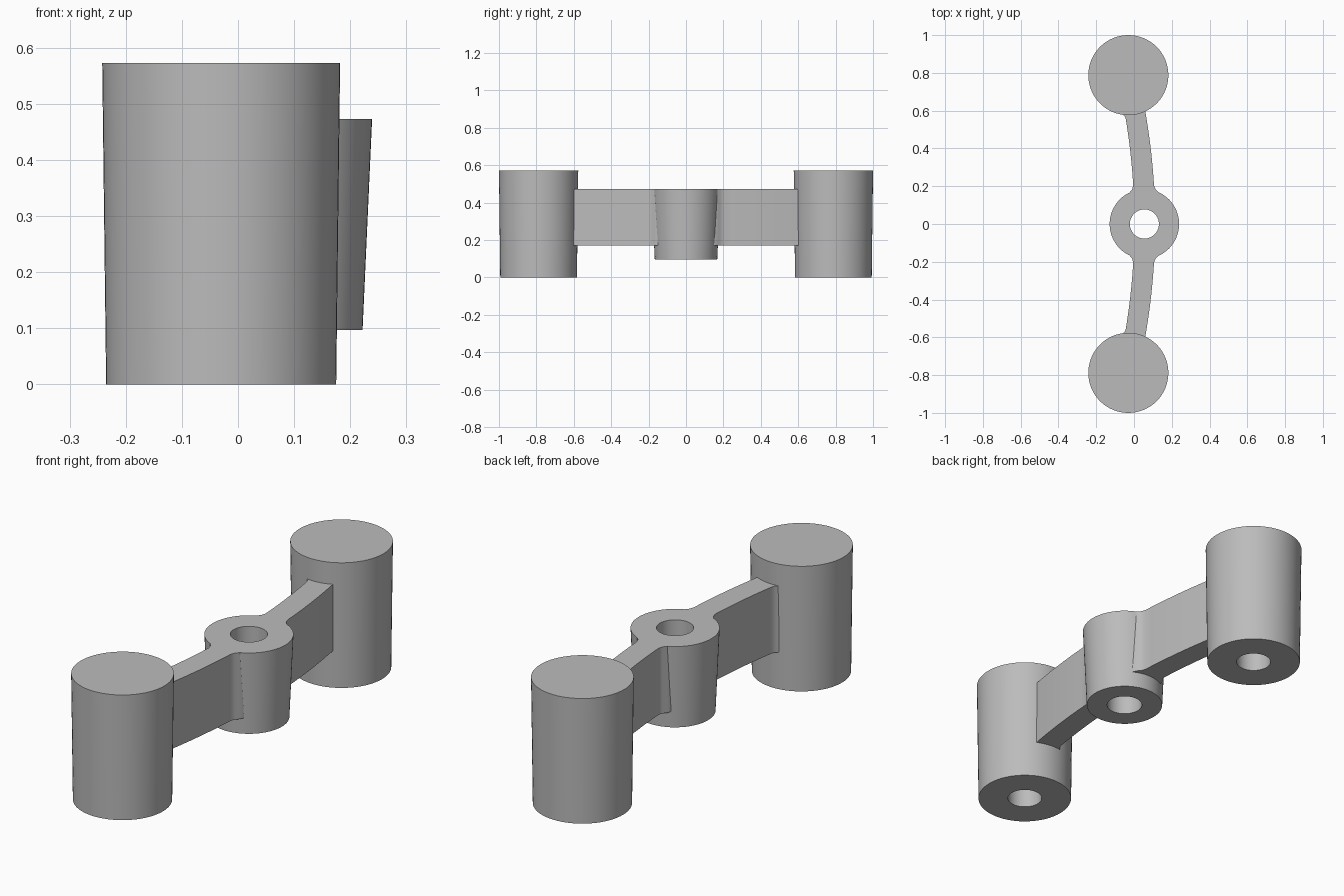
import bpy, bmesh, math

if "Cube" in bpy.data.objects:
    bpy.data.objects.remove(bpy.data.objects["Cube"], do_unlink=True)

grey = bpy.data.materials.new("mid grey")
grey.use_nodes = True
colour = (0.5, 0.5, 0.5, 1)
grey.diffuse_color = colour
grey.node_tree.nodes["Principled BSDF"].inputs["Base Color"].default_value = colour

HUB_X, POST_X, POST_Y = 0.055, -0.03, 0.788
ARM_LOW, ARM_TOP, SEGMENTS = 0.17, 0.473, 64


def finish(name, bm):
    bmesh.ops.recalc_face_normals(bm, faces=bm.faces)
    mesh = bpy.data.meshes.new(name)
    bm.to_mesh(mesh)
    bm.free()
    mesh.materials.append(grey)
    obj = bpy.data.objects.new(name, mesh)
    bpy.context.collection.objects.link(obj)
    return obj


def lathe(name, x, y, profile, closed):
    """Revolve (radius, height) points around a vertical axis at x, y."""
    bm = bmesh.new()
    verts = [bm.verts.new((x + r, y, z)) for r, z in profile]
    edges = [bm.edges.new(pair) for pair in zip(verts, verts[1:])]
    if closed:
        edges.append(bm.edges.new((verts[-1], verts[0])))
    bmesh.ops.spin(bm, geom=verts + edges, cent=(x, y, 0), axis=(0, 0, 1),
                   angle=math.tau, steps=SEGMENTS, use_duplicate=False)
    bmesh.ops.remove_doubles(bm, verts=bm.verts, dist=0.0001)
    return finish(name, bm)


def arm(name, side):
    """Extrude a gently bowed strip that flares into the hub and post."""
    # distance along the arm, half width towards -x, half width towards +x
    stations = [(0.13, 0.09, 0.09), (0.17, 0.074, 0.074), (0.183, 0.062, 0.062),
                (0.205, 0.055, 0.055)]
    stations += [(0.205 + 0.35 * i / 10, 0.055, 0.055) for i in range(1, 11)]
    stations += [(0.57, 0.058, 0.055), (0.582, 0.068, 0.055), (0.65, 0.068, 0.055)]

    def centre(y):
        return 0.057 - y * y / 6.8

    outline = [(centre(y) - a, y * side) for y, a, b in stations]
    outline += [(centre(y) + b, y * side) for y, a, b in reversed(stations)]
    bm = bmesh.new()
    face = bm.faces.new([bm.verts.new((x, y, ARM_LOW)) for x, y in outline])
    extruded = bmesh.ops.extrude_face_region(bm, geom=[face])
    for v in extruded["geom"]:
        if isinstance(v, bmesh.types.BMVert):
            v.co.z = ARM_TOP
    return finish(name, bm)


# Tapered hub with a through hole
hub = lathe("centre_hub", HUB_X, 0,
            [(0.077, 0.097), (0.167, 0.097), (0.184, ARM_TOP), (0.077, ARM_TOP)], True)

# Curved arms and end posts with blind holes from below
parts = []
for label, side in (("front", -1), ("back", 1)):
    parts.append(arm(label + "_arm", side))
    parts.append(lathe(label + "_post", POST_X, POST_Y * side,
                       [(0, 0.42), (0.075, 0.42), (0.075, 0), (0.205, 0),
                        (0.212, 0.573), (0, 0.573)], False))

# Fuse everything into one body
for part in parts:
    union = hub.modifiers.new("join_" + part.name, "BOOLEAN")
    union.operation = "UNION"
    union.solver = "EXACT"
    union.object = part
bpy.context.view_layer.objects.active = hub
hub.select_set(True)
for modifier in list(hub.modifiers):
    bpy.ops.object.modifier_apply(modifier=modifier.name)
for part in parts:
    bpy.data.objects.remove(part, do_unlink=True)
hub.name = "bracket_with_posts"
bpy.ops.object.shade_smooth_by_angle(angle=math.radians(30))
